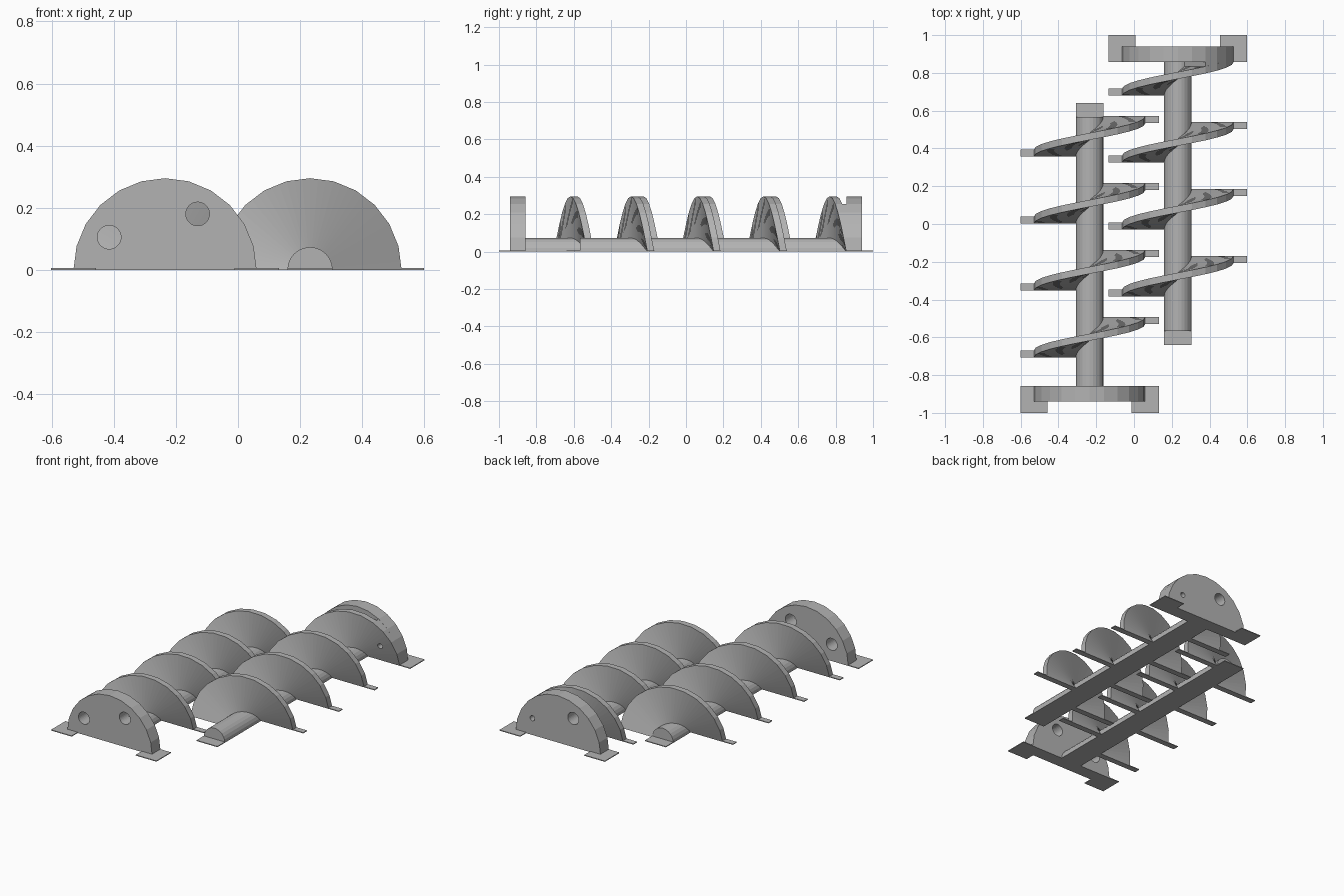
import bpy, bmesh, math
from math import pi, sin, cos

cube = bpy.data.objects.get("Cube")
if cube:
    bpy.data.objects.remove(cube, do_unlink=True)

grey = bpy.data.materials.new("plain_grey")
grey.use_nodes = True
grey.diffuse_color = (0.45, 0.45, 0.45, 1)
grey.node_tree.nodes["Principled BSDF"].inputs["Base Color"].default_value = (0.45, 0.45, 0.45, 1)

R, SHAFT, HALF_T = 0.295, 0.073, 0.0185   # flight radius, shaft radius, half blade thickness
PITCH, BRIM = 0.3543, 0.005
STEP = pi / 12                            # facet angle of the rims


def finish(name, bm):
    bmesh.ops.recalc_face_normals(bm, faces=bm.faces)
    mesh = bpy.data.meshes.new(name)
    bm.to_mesh(mesh)
    bm.free()
    obj = bpy.data.objects.new(name, mesh)
    bpy.context.collection.objects.link(obj)
    mesh.materials.append(grey)
    return obj


def loft(name, rings):
    """Join equal rings of points into a closed solid."""
    bm = bmesh.new()
    loops = [[bm.verts.new(p) for p in ring] for ring in rings]
    n = len(loops[0])
    for a, b in zip(loops, loops[1:]):
        for i in range(n):
            j = (i + 1) % n
            bm.faces.new((a[i], a[j], b[j], b[i]))
    bm.faces.new(loops[0])
    bm.faces.new(loops[-1])
    return finish(name, bm)


def half_round(name, cx, r, y0, y1):
    """Half cylinder lying flat side down along y."""
    return loft(name, [[(cx + r * cos(i * STEP), y, r * sin(i * STEP)) for i in range(13)]
                       for y in (y0, y1)])


def plate(name, x0, x1, y0, y1):
    return loft(name, [[(x0, y0, z), (x1, y0, z), (x1, y1, z), (x0, y1, z)] for z in (0, BRIM)])


def blade(name, cx, span, extent, r=R):
    """Half-turn sweep; span is (first, last) part of the turn, extent gives y limits."""
    rings, n = [], round(36 * (span[1] - span[0]))
    for i in range(n + 1):
        t = span[0] + (span[1] - span[0]) * i / n
        a = pi * (1 - t)
        off = (a + 1e-6) % STEP - STEP / 2
        outer = r * cos(STEP / 2) / cos(off)
        y0, y1 = extent(t)
        rings.append([(cx + q * cos(a), y, max(0, q * sin(a)))
                      for q, y in ((0.06, y0), (outer, y0), (outer, y1), (0.06, y1))])
    return loft(name, rings)


def drill(objs, x, z, r, y0, y1):
    cutter = loft("hole_cutter", [[(x + r * cos(k * pi / 16), y, z + r * sin(k * pi / 16))
                                   for k in range(32)] for y in (y0, y1)])
    cutter.hide_render = True
    for obj in objs:
        mod = obj.modifiers.new("hole", "BOOLEAN")
        mod.operation, mod.solver, mod.object = "DIFFERENCE", "EXACT", cutter
        bpy.context.view_layer.objects.active = obj
        bpy.ops.object.modifier_apply(modifier=mod.name)
    bpy.data.objects.remove(cutter, do_unlink=True)


def auger(side, cx, end, first):
    """Half screw; end is the y sign of its disc, first is the y of its lowest flight."""
    # shaft, end disc and adhesion tabs
    half_round(side + "_shaft", cx, SHAFT, *sorted((end * 0.87, -end * 0.567)))
    disc = half_round(side + "_end_disc", cx, R, *sorted((end * 0.857, end * 0.94)))
    plate(side + "_shaft_tab", cx - SHAFT, cx + SHAFT, *sorted((-end * 0.56, -end * 0.64)))
    for s in (-1, 1):
        plate(side + "_disc_tab", *sorted((cx + s * 0.223, cx + s * 0.367)),
              *sorted((end * 0.857, end)))
    # spiral flights with a tab at each foot
    flights = []
    for k in range(4):
        y = first + k * PITCH
        flights.append(blade(side + "_flight", cx, (0, 1),
                             lambda t: (y + t * PITCH / 2 - HALF_T, y + t * PITCH / 2 + HALF_T)))
        for s, yt in ((-1, y), (1, y + PITCH / 2)):
            if abs(yt) < 0.84:
                plate(side + "_flight_tab", *sorted((cx + s * 0.293, cx + s * 0.367)),
                      yt - HALF_T, yt + HALF_T)
    return disc, flights


disc, _ = auger("right", -0.235, -1, -0.688)
for dx, z in ((-0.18, 0.105), (0.105, 0.18)):
    drill([disc], -0.235 + dx, z, 0.038, -1.0, -0.8)

CX, FIRST = 0.232, -0.365
disc, flights = auger("left", CX, 1, FIRST)
# solid wedge joining the last flight to the disc
top = FIRST + 3 * PITCH
wedge = blade("left_flight_wedge", CX, (2 / 3, 1),
              lambda t: (top + t * PITCH / 2, 0.91), R - 0.0005)
drill([disc], CX - 0.105, 0.18, 0.038, 0.82, 1.0)
drill([disc, wedge, flights[3]], CX + 0.18, 0.105, 0.016, 0.75, 1.0)
